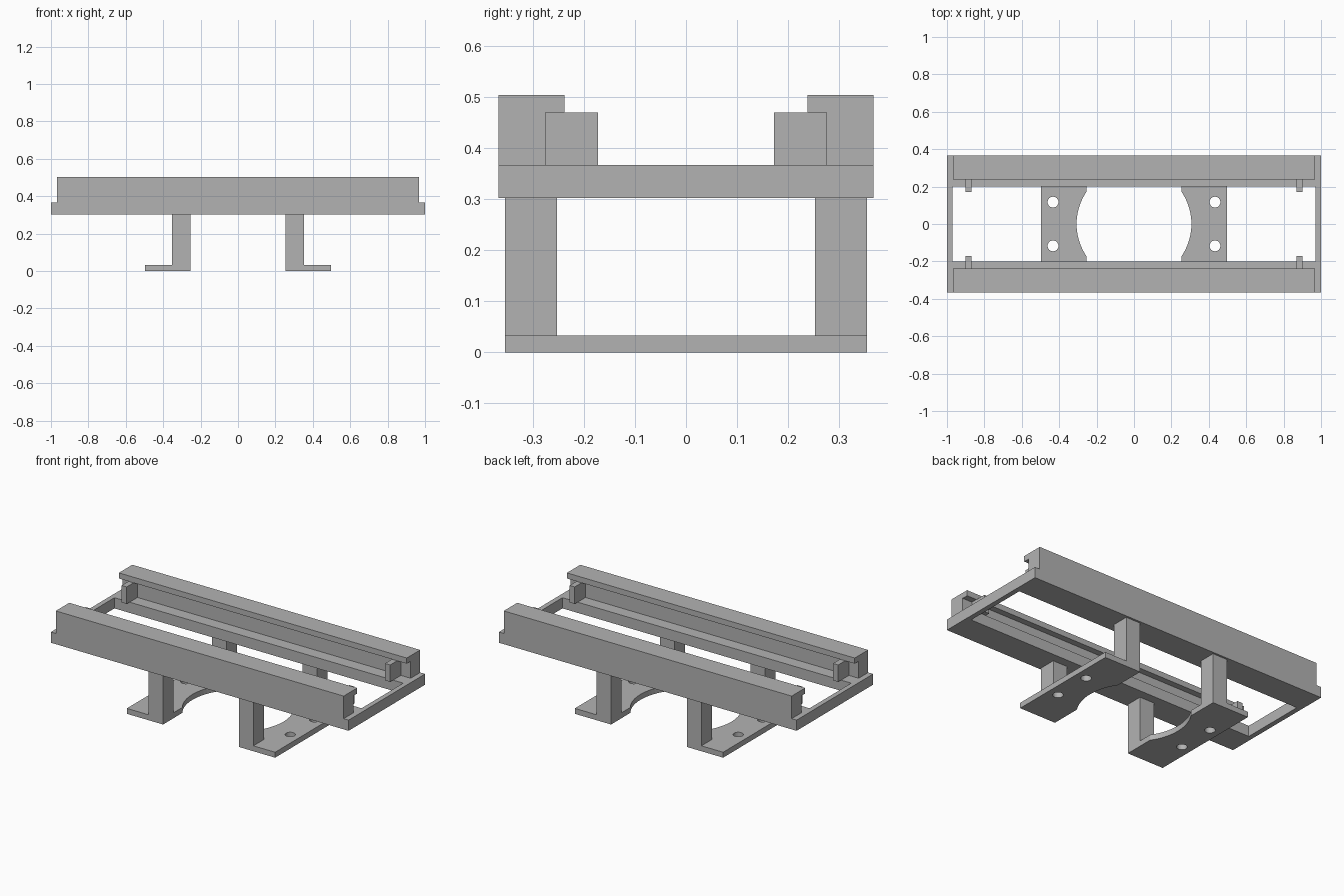
import bpy
from math import sin, cos, tau, asin, pi
from mathutils import Matrix

cube = bpy.data.objects.get("Cube")
if cube:
    bpy.data.objects.remove(cube, do_unlink=True)

grey = bpy.data.materials.new("plain grey")
grey.use_nodes = True
colour = (0.45, 0.45, 0.45, 1)
grey.diffuse_color = colour
grey.node_tree.nodes["Principled BSDF"].inputs["Base Color"].default_value = colour


def solid(name, outlines, low, high, turn=Matrix()):
    """Extrude closed outlines (inner ones become holes) from low to high."""
    curve = bpy.data.curves.new(name, "CURVE")
    curve.dimensions = "2D"
    curve.fill_mode = "BOTH"
    curve.extrude = (high - low) / 2
    for outline in outlines:
        spline = curve.splines.new("POLY")
        spline.points.add(len(outline) - 1)
        for point, (u, v) in zip(spline.points, outline):
            point.co = (u, v, 0, 1)
        spline.use_cyclic_u = True
        spline.use_smooth = False
    obj = bpy.data.objects.new(name, curve)
    bpy.context.collection.objects.link(obj)
    bpy.ops.object.select_all(action="DESELECT")
    obj.select_set(True)
    bpy.context.view_layer.objects.active = obj
    bpy.ops.object.convert(target="MESH")
    obj = bpy.context.object
    obj.data.transform(turn @ Matrix.Translation((0, 0, (low + high) / 2)))
    obj.data.materials.clear()
    obj.data.materials.append(grey)
    return obj


def rect(x0, x1, y0, y1):
    return [(x0, y0), (x1, y0), (x1, y1), (x0, y1)]


def circle(x, y, r, n=24):
    return [(x + r * cos(tau * i / n), y + r * sin(tau * i / n)) for i in range(n)]


# Rectangular base frame with an open middle
FRAME_LOW, FRAME_TOP = 0.302, 0.367
solid("base_frame", [rect(-1, 1, -0.367, 0.367), rect(-0.97, 0.97, -0.2, 0.2)],
      FRAME_LOW, FRAME_TOP)

# Profile axes (u, v) become y and z; the extrusion runs along x
along_x = Matrix(((0, 0, 1, 0), (1, 0, 0, 0), (0, 1, 0, 0), (0, 0, 0, 1)))

# Rails with an inward lip, and the stop tabs under the lip
LIP, TOP, WALL = 0.47, 0.504, 0.275
for end, s in (("front", -1), ("back", 1)):
    profile = [(0.367, FRAME_TOP), (0.367, TOP), (0.238, TOP),
               (0.238, LIP), (WALL, LIP), (WALL, FRAME_TOP)]
    solid(end + "_rail", [[(s * u, v) for u, v in profile]], -0.967, 0.967, along_x)
    for side, m in (("left", 1), ("right", -1)):
        xs = sorted((m * 0.868, m * 0.902))
        ys = sorted((s * 0.172, s * WALL))
        solid(f"{end}_{side}_stop_tab", [rect(*xs, *ys)], FRAME_TOP, LIP)

# Foot plates with a round bite and two screw holes, each carrying two legs
INNER, OUTER, DEPTH, THICK, BITE = 0.255, 0.498, 0.355, 0.033, 0.307
sweep = asin((BITE**2 - INNER**2) ** 0.5 / BITE)
arc = [(BITE * cos(a), BITE * sin(a))
       for a in (sweep * (1 - i / 8) for i in range(17))]
plate = [(INNER, -DEPTH), (OUTER, -DEPTH), (OUTER, DEPTH), (INNER, DEPTH)] + arc
holes = [circle(0.433, y, 0.029) for y in (-0.117, 0.117)]
for side, angle in (("left", 0), ("right", pi)):
    turn = Matrix.Rotation(angle, 4, "Z")
    solid(side + "_foot_plate", [plate] + holes, 0, THICK, turn)
    for end, s in (("front", -1), ("back", 1)):
        ys = sorted((s * 0.253, s * DEPTH))
        if angle:
            ys = [-ys[1], -ys[0]]
        solid(f"{end}_{side}_leg", [rect(INNER, 0.352, *ys)], THICK, FRAME_LOW, turn)
